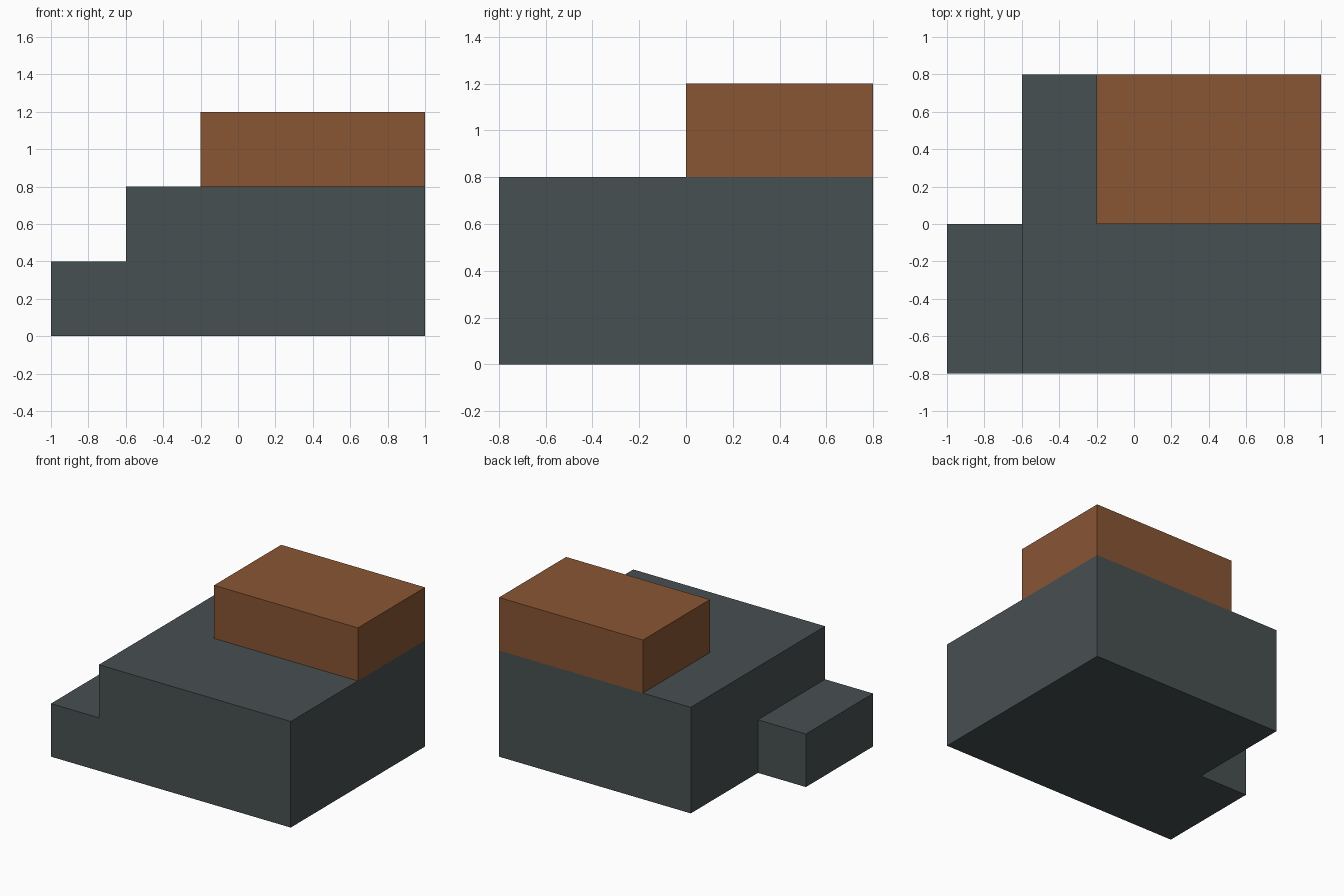
import bpy
import bmesh
from mathutils import Vector

if "Cube" in bpy.data.objects:
    bpy.data.objects.remove(bpy.data.objects["Cube"])


def material(name, color):
    mat = bpy.data.materials.new(name)
    mat.diffuse_color = (*color, 1.0)
    mat.use_nodes = True
    mat.node_tree.nodes["Principled BSDF"].inputs["Base Color"].default_value = mat.diffuse_color
    return mat


def box(name, low, high, mat):
    """Axis-aligned box between two opposite corners."""
    low, high = Vector(low), Vector(high)
    bm = bmesh.new()
    bmesh.ops.create_cube(bm, size=1.0)
    bmesh.ops.scale(bm, vec=high - low, verts=bm.verts)
    bmesh.ops.translate(bm, vec=(low + high) / 2, verts=bm.verts)
    mesh = bpy.data.meshes.new(name)
    bm.to_mesh(mesh)
    bm.free()
    mesh.materials.append(mat)
    obj = bpy.data.objects.new(name, mesh)
    bpy.context.collection.objects.link(obj)
    return obj


slate = material("slate_grey", (0.064, 0.079, 0.083))
brown = material("brown", (0.25, 0.092, 0.034))

# Main block
box("main_block", (-0.6, -0.8, 0.0), (1.0, 0.8, 0.8), slate)
# Low step at the front of the left side
box("side_step", (-1.0, -0.8, 0.0), (-0.6, 0.0, 0.4), slate)
# Brown block on the back right of the roof
box("top_block", (-0.2, 0.0, 0.8), (1.0, 0.8, 1.2), brown)
